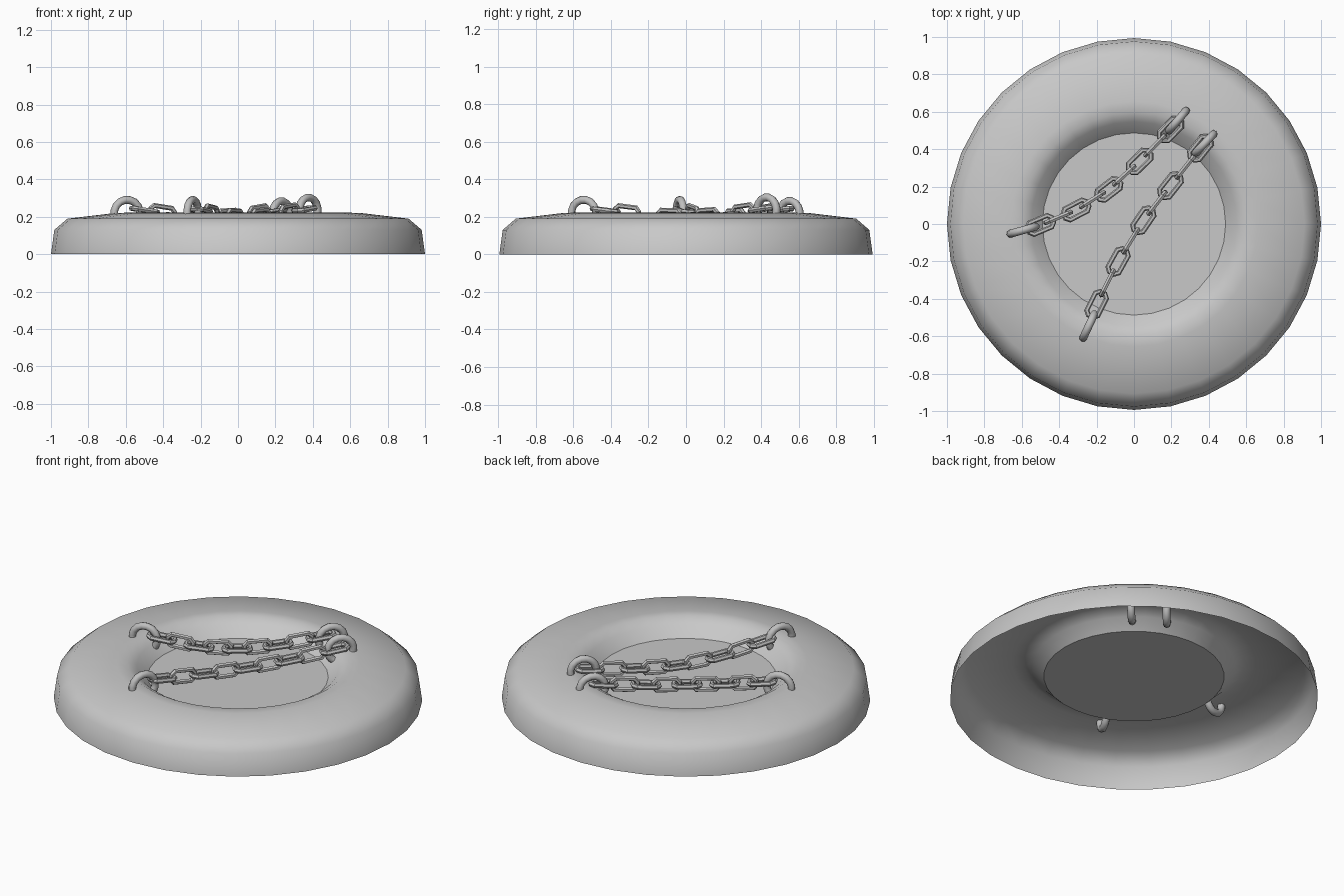
import bpy, bmesh
from math import cos, sin, tau, copysign
from mathutils import Vector, Matrix

cube = bpy.data.objects.get("Cube")
if cube:
    bpy.data.objects.remove(cube, do_unlink=True)


def material(name, value):
    mat = bpy.data.materials.new(name)
    mat.use_nodes = True
    colour = (value, value, value, 1)
    mat.diffuse_color = colour
    mat.node_tree.nodes["Principled BSDF"].inputs["Base Color"].default_value = colour
    return mat


light_grey = material("light grey", 0.58)
chain_grey = material("chain grey", 0.52)


def skin(name, loops, mat, closed=False, cap=False, smooth=True):
    """Bridge equal-sized loops of points into one surface."""
    bm = bmesh.new()
    rows = [[bm.verts.new(p) for p in loop] for loop in loops]
    n = len(rows[0])
    for i in range(len(rows) if closed else len(rows) - 1):
        a, b = rows[i], rows[(i + 1) % len(rows)]
        for j in range(n):
            k = (j + 1) % n
            bm.faces.new((a[j], a[k], b[k], b[j]))
    if cap:
        bm.faces.new(rows[-1])
    bmesh.ops.recalc_face_normals(bm, faces=bm.faces)
    for face in bm.faces:
        face.smooth = smooth
    mesh = bpy.data.meshes.new(name)
    bm.to_mesh(mesh)
    bm.free()
    mesh.materials.append(mat)
    obj = bpy.data.objects.new(name, mesh)
    bpy.context.collection.objects.link(obj)
    return obj


def circle(radius, z, sides=32):
    return [(radius * cos(tau * j / sides), 0.994 * radius * sin(tau * j / sides), z)
            for j in range(sides)]


def closed_tube(name, matrix, radius, stretch, thick, steps, sides, smooth):
    """Round ring, or a stretched chain link, lying in the matrix's XY plane."""
    loops = []
    for i in range(steps):
        a = tau * (i + 0.5) / steps
        out = Vector((cos(a), sin(a), 0))
        centre = out * radius + Vector((copysign(stretch, cos(a)), 0, 0))
        loops.append([matrix @ (centre + out * thick * cos(tau * j / sides)
                                + Vector((0, 0, thick * sin(tau * j / sides))))
                      for j in range(sides)])
    return skin(name, loops, chain_grey, closed=True, smooth=smooth)


def frame(position, direction, upright):
    x = Vector(direction).normalized()
    side = Vector((0, 0, 1)).cross(x).normalized()
    up = x.cross(side)
    y, z = (up, -side) if upright else (side, up)
    rotation = Matrix((x, y, z)).transposed().to_4x4()
    return Matrix.Translation(position) @ rotation


# Hollow ring shell, open underneath
profile = [(1.0, 0), (0.982, 0.13), (0.912, 0.19), (0.66, 0.22), (0.6, 0.222),
           (0.55, 0.193), (0.49, 0.135)]
skin("ring_shell", [circle(r, z) for r, z in profile], light_grey)

# Flat floor in the middle
skin("centre_floor", [circle(0.49, 0.135), circle(0.3, 0.135)], light_grey,
     cap=True, smooth=False)

# Chains: centres of the flat links; upright links sit between them
chains = {
    "back_chain": [(0.195, 0.505, 0.235), (0.03, 0.335, 0.205), (-0.135, 0.185, 0.195),
                   (-0.31, 0.075, 0.205), (-0.5, -0.005, 0.235)],
    "front_chain": [(0.355, 0.405, 0.24), (0.195, 0.205, 0.21), (0.05, 0.02, 0.195),
                    (-0.085, -0.2, 0.205), (-0.2, -0.43, 0.235)],
}
for name, points in chains.items():
    points = [Vector(p) for p in points]
    path = []
    for a, b in zip(points, points[1:]):
        path += [a, (a + b) / 2]
    path.append(points[-1])
    for i, p in enumerate(path):
        direction = path[min(i + 1, len(path) - 1)] - path[max(i - 1, 0)]
        closed_tube(f"{name}_link_{i + 1}", frame(p, direction, i % 2 == 1),
                    0.036, 0.038, 0.014, 8, 6, False)

# Anchor rings sunk through the shell at the chain ends
anchors = [((0.232, 0.552, 0.213), (0.65, 0.75, 0)), ((-0.593, -0.033, 0.219), (0.95, 0.27, 0)),
           ((0.377, 0.43, 0.232), (0.69, 0.73, 0)), ((-0.242, -0.545, 0.219), (0.42, 0.9, 0))]
for i, (position, direction) in enumerate(anchors):
    closed_tube(f"anchor_ring_{i + 1}", frame(position, direction, True),
                0.072, 0, 0.021, 16, 8, True)
